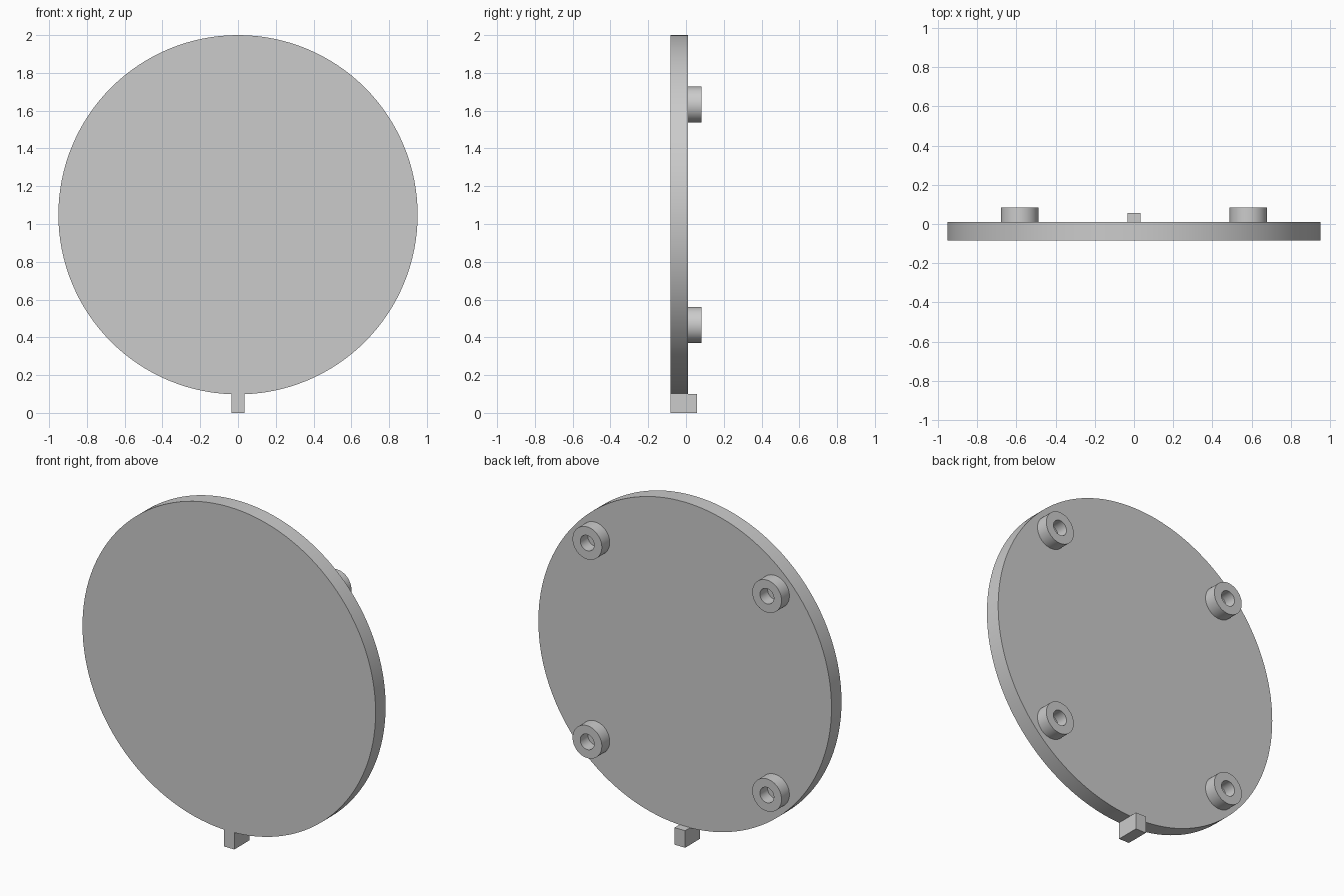
import bpy, bmesh, math

cube = bpy.data.objects.get("Cube")
if cube:
    bpy.data.objects.remove(cube, do_unlink=True)

grey = bpy.data.materials.new("plain_grey")
grey.use_nodes = True
colour = (0.6, 0.6, 0.6, 1)
grey.diffuse_color = colour
grey.node_tree.nodes["Principled BSDF"].inputs["Base Color"].default_value = colour

FRONT, FACE, BACK = -0.083, 0.01, 0.083
RADIUS, CENTRE_Z = 0.951, 1.049


def lathe(name, profile, x, z, sides, closed=False):
    """Spin (radius, y) points about the y axis; end rings are capped unless closed."""
    bm = bmesh.new()
    rings = []
    for r, y in profile:
        angles = [2 * math.pi * i / sides for i in range(sides)]
        rings.append([bm.verts.new((r * math.cos(a), y, r * math.sin(a))) for a in angles])
    for low, high in zip(rings, rings[1:]):
        for i in range(sides):
            j = (i + 1) % sides
            bm.faces.new((low[i], low[j], high[j], high[i]))
    bm.faces.new(rings[0])
    bm.faces.new(rings[-1])
    return finish(name, bm, (x, 0, z))


def finish(name, bm, location):
    bmesh.ops.recalc_face_normals(bm, faces=bm.faces)
    mesh = bpy.data.meshes.new(name)
    bm.to_mesh(mesh)
    bm.free()
    mesh.materials.append(grey)
    obj = bpy.data.objects.new(name, mesh)
    obj.location = location
    bpy.context.collection.objects.link(obj)
    bpy.ops.object.select_all(action="DESELECT")
    obj.select_set(True)
    bpy.context.view_layer.objects.active = obj
    bpy.ops.object.shade_smooth_by_angle(angle=math.radians(30))
    return obj


# Round plate
lathe("disc", [(RADIUS, FRONT), (RADIUS, FACE)], 0, CENTRE_Z, 128)

# Four hollow mounting bosses on the back
boss = [(0.095, FACE - 0.01), (0.095, BACK), (0.045, BACK), (0.045, FACE + 0.002)]
for side, x in (("left", 0.583), ("right", -0.583)):
    for level, dz in (("upper", 0.583), ("lower", -0.583)):
        lathe(f"{level}_{side}_boss", boss, x, CENTRE_Z + dz, 48)

# Small square tab under the rim
bm = bmesh.new()
bmesh.ops.create_cube(bm, size=1)
tab_back = 0.057
bmesh.ops.scale(bm, vec=(0.068, tab_back - FRONT, 0.1), verts=bm.verts)
finish("bottom_tab", bm, (0, (tab_back + FRONT) / 2, 0.05))
